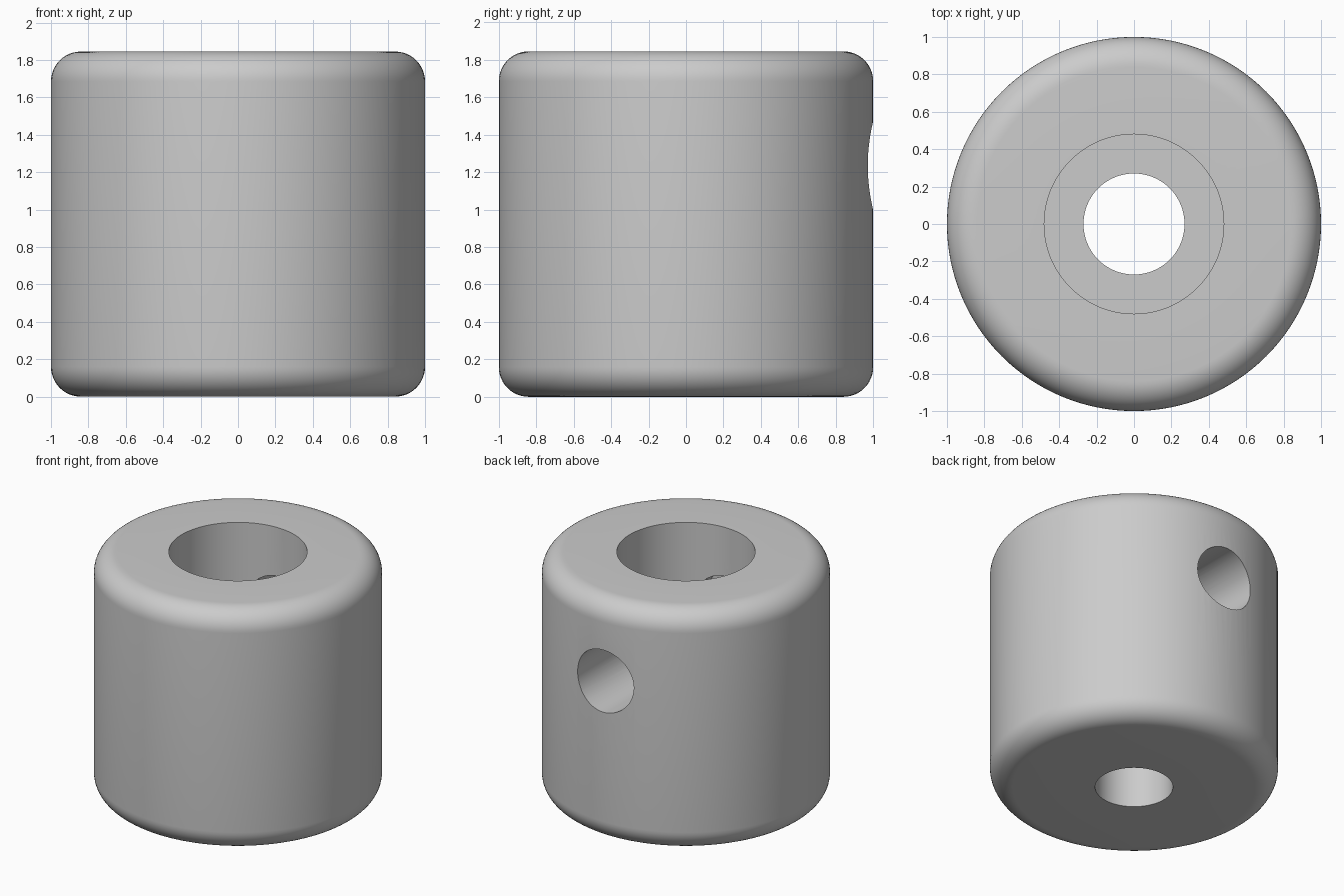
import bpy, bmesh, math
from mathutils import Matrix

cube = bpy.data.objects.get("Cube")
if cube:
    bpy.data.objects.remove(cube, do_unlink=True)

HEIGHT, RADIUS, FILLET = 1.845, 1.0, 0.16
WIDE_BORE, NARROW_BORE, STEP_Z = 0.48, 0.27, 0.6
HOLE_R, HOLE_Z, HOLE_END = 0.238, 1.235, -0.6

grey = bpy.data.materials.new("plain_grey")
grey.use_nodes = True
colour = (0.6, 0.6, 0.6, 1)
grey.diffuse_color = colour
grey.node_tree.nodes["Principled BSDF"].inputs["Base Color"].default_value = colour


def make_object(name, bm):
    bmesh.ops.recalc_face_normals(bm, faces=bm.faces)
    mesh = bpy.data.meshes.new(name)
    bm.to_mesh(mesh)
    bm.free()
    mesh.materials.append(grey)
    obj = bpy.data.objects.new(name, mesh)
    bpy.context.collection.objects.link(obj)
    return obj


def fillet(cz, start, steps=12):
    """Quarter-round corner of the profile, starting at the given angle."""
    angles = [start + math.pi / 2 * i / steps for i in range(steps + 1)]
    return [(RADIUS - FILLET + FILLET * math.cos(a), cz + FILLET * math.sin(a))
            for a in angles]


# Collar body: rounded outside, wide bore from the top, narrow bore below
profile = [(NARROW_BORE, 0)]
profile += fillet(FILLET, -math.pi / 2)
profile += fillet(HEIGHT - FILLET, 0)
profile += [(WIDE_BORE, HEIGHT), (WIDE_BORE, STEP_Z), (NARROW_BORE, STEP_Z)]

bm = bmesh.new()
verts = [bm.verts.new((r, 0, z)) for r, z in profile]
edges = [bm.edges.new((v, verts[(i + 1) % len(verts)])) for i, v in enumerate(verts)]
bmesh.ops.spin(bm, geom=verts + edges, cent=(0, 0, 0), axis=(0, 0, 1),
               angle=math.tau, steps=128, use_merge=True)
bmesh.ops.remove_doubles(bm, verts=bm.verts, dist=0.0001)
body = make_object("collar_body", bm)

# Cross hole drilled in from the back, ending in the far bore wall
bm = bmesh.new()
length = 1.2 - HOLE_END
place = (Matrix.Translation((0, 1.2 - length / 2, HOLE_Z))
         @ Matrix.Rotation(math.pi / 2, 4, "X"))
bmesh.ops.create_cone(bm, cap_ends=True, segments=64, radius1=HOLE_R,
                      radius2=HOLE_R, depth=length, matrix=place)
drill = make_object("cross_hole_cutter", bm)
drill.hide_render = True

cut = body.modifiers.new("cross_hole", "BOOLEAN")
cut.operation = "DIFFERENCE"
cut.solver = "EXACT"
cut.object = drill

bpy.ops.object.select_all(action="DESELECT")
bpy.context.view_layer.objects.active = body
body.select_set(True)
bpy.ops.object.modifier_apply(modifier=cut.name)
bpy.data.objects.remove(drill, do_unlink=True)
bpy.ops.object.shade_smooth_by_angle(angle=math.radians(30))
